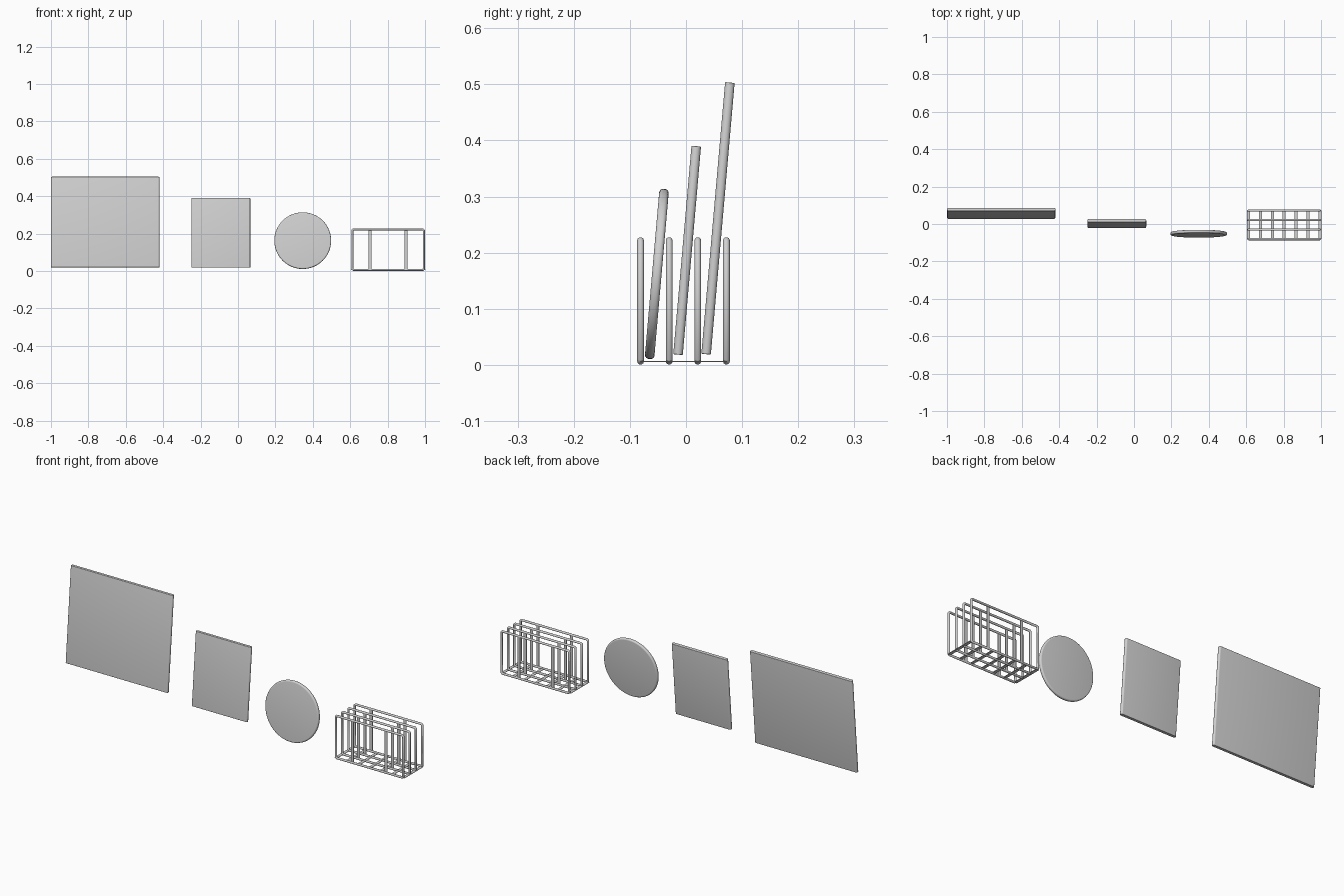
import bpy
from math import radians, pi
from mathutils import Matrix

cube = bpy.data.objects.get("Cube")
if cube:
    bpy.data.objects.remove(cube, do_unlink=True)

GREY = (0.64, 0.64, 0.64, 1)
grey = bpy.data.materials.new("plain_grey")
grey.use_nodes = True
grey.diffuse_color = GREY
grey.node_tree.nodes["Principled BSDF"].inputs["Base Color"].default_value = GREY

LEAN = radians(-5)
THICK = 0.017
WIRE = 0.006
STRIP_WIDTH, STRIP_THICK = 0.016, 0.002


def finish(name):
    ob = bpy.context.object
    ob.name = name
    ob.data.materials.append(grey)
    bpy.ops.object.shade_smooth_by_angle(angle=radians(40))


def box(size, location):
    bpy.ops.mesh.primitive_cube_add(size=1)
    ob = bpy.context.object
    ob.data.transform(Matrix.Diagonal((*size, 1)))
    ob.location = location
    return ob


def round_edges(ob, width, upright_only=False):
    """Round every sharp edge, or only the upright ones."""
    mod = ob.modifiers.new("rounded_edges", "BEVEL")
    mod.width = width
    mod.segments = 5
    mod.limit_method = "ANGLE"
    if upright_only:
        mod.limit_method = "WEIGHT"
        weights = ob.data.attributes.new("bevel_weight_edge", "FLOAT", "EDGE")
        for edge in ob.data.edges:
            a, b = (ob.data.vertices[i].co for i in edge.vertices)
            weights.data[edge.index].value = float(abs(a.z - b.z) > THICK)
    bpy.ops.object.modifier_apply(modifier=mod.name)


def board(name, x, y, z, width, height):
    """Board with half-round sides, leaning back about its centre."""
    ob = box((width, THICK, height), (x, y, z))
    ob.rotation_euler.x = LEAN
    round_edges(ob, 0.008, upright_only=True)
    round_edges(ob, 0.0015)
    finish(name)


def wire_loop(name, points):
    """Closed round wire through the points."""
    curve = bpy.data.curves.new(name, "CURVE")
    curve.dimensions = "3D"
    curve.bevel_depth = WIRE
    curve.bevel_resolution = 3
    spline = curve.splines.new("POLY")
    spline.points.add(len(points) - 1)
    for p, co in zip(spline.points, points):
        p.co = (*co, 1)
    spline.use_cyclic_u = True
    ob = bpy.data.objects.new(name, curve)
    bpy.context.collection.objects.link(ob)
    bpy.ops.object.select_all(action="DESELECT")
    ob.select_set(True)
    bpy.context.view_layer.objects.active = ob
    bpy.ops.object.convert(target="MESH")
    finish(name)


# Cutting boards
board("large_board", -0.71, 0.057, 0.261, 0.58, 0.486)
board("small_board", -0.092, 0.002, 0.204, 0.315, 0.373)

# Round board
bpy.ops.mesh.primitive_cylinder_add(vertices=64, radius=0.152, depth=THICK)
disc = bpy.context.object
disc.data.transform(Matrix.Rotation(pi / 2, 4, "X"))
disc.location = (0.346, -0.052, 0.162)
disc.rotation_euler.x = LEAN
round_edges(disc, 0.007)
finish("round_board")

# Rack frames with two flat inner uprights each
left, right, low, high = 0.612, 0.994, WIRE, 0.222
chamfer = 0.005
rows = [-0.081 + 0.051 * i for i in range(4)]
for i, y in enumerate(rows):
    outline = []
    for x, z, sx, sz in ((left, low, 1, 1), (right, low, -1, 1),
                         (right, high, -1, -1), (left, high, 1, -1)):
        pair = [(x, y, z + sz * chamfer), (x + sx * chamfer, y, z)]
        outline += pair if sx == sz else pair[::-1]
    wire_loop(f"rack_frame_{i + 1}", outline)
    for side, x in (("right", 0.705), ("left", 0.897)):
        box((STRIP_WIDTH, STRIP_THICK, high - low), (x, y, (low + high) / 2))
        finish(f"rack_upright_{side}_{i + 1}")

# Flat cross strips of the rack floor
for i in range(7):
    x = left + (right - left) * i / 6
    box((STRIP_WIDTH, rows[-1] - rows[0], STRIP_THICK), (x, sum(rows) / 4, low))
    finish(f"rack_floor_strip_{i + 1}")
